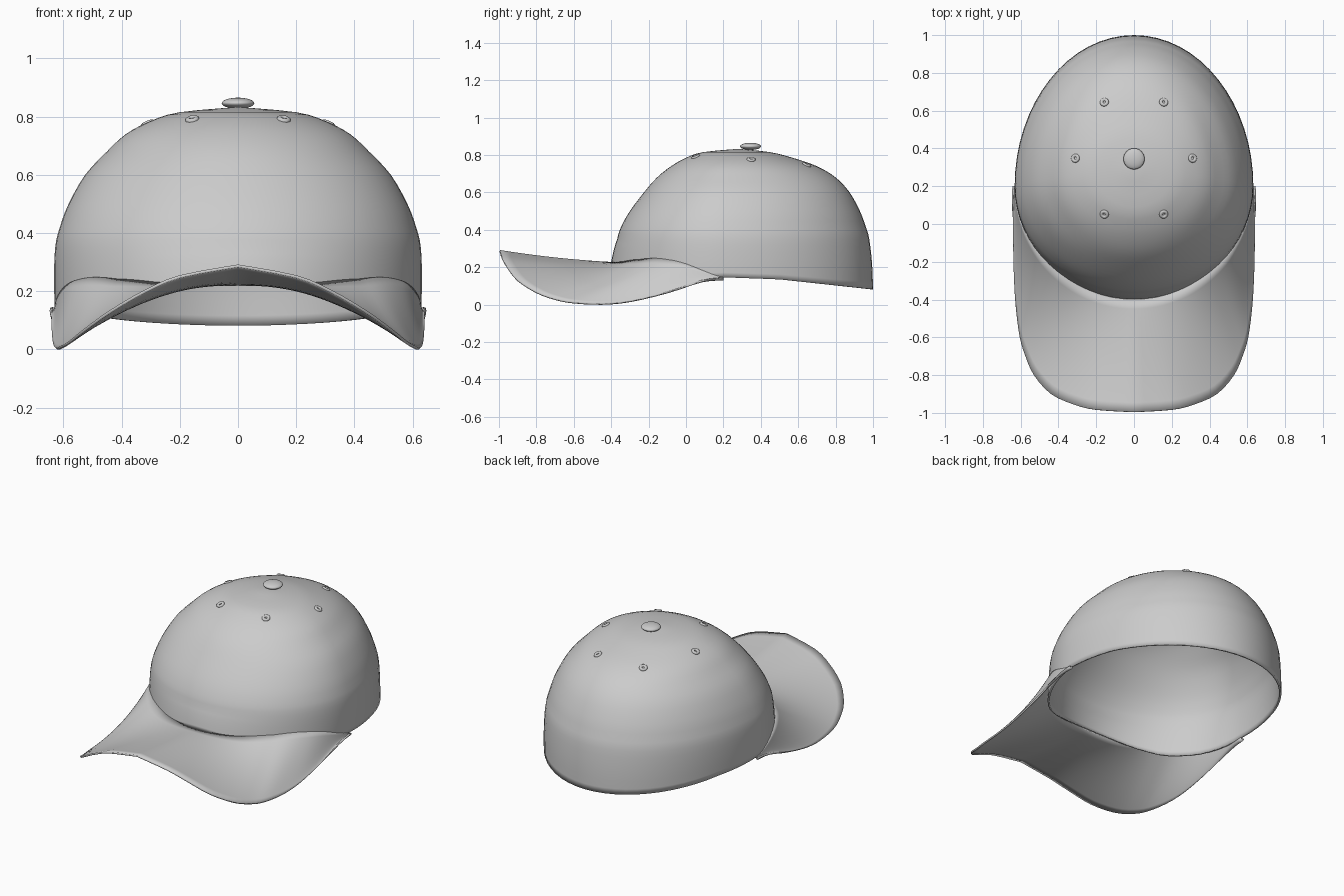
import bpy, bmesh, math
from mathutils import Vector
from mathutils.bvhtree import BVHTree

if "Cube" in bpy.data.objects:
    bpy.data.objects.remove(bpy.data.objects["Cube"])

# Crown levels: z, front y, back y, half width, y of the widest point
CROWN = [(.833, .28, .28, 0, .28), (.815, .09, .45, .20, .27), (.785, 0, .57, .30, .26),
         (.74, -.08, .70, .385, .25), (.68, -.155, .80, .45, .24), (.60, -.225, .875, .525, .225),
         (.50, -.30, .93, .582, .21), (.42, -.345, .96, .612, .20), (.35, -.368, .98, .628, .20),
         (.215, -.387, .995, .632, .20), (.08, -.40, 1.0, .63, .20)]
# Rim height along y
RIM = [(-.4, .228), (-.37, .207), (-.34, .187), (-.25, .147), (-.1, .133),
       (.05, .137), (.2, .146), (.5, .135), (1.0, .082)]
# Half of the visor's outer edge, from centre front to the temple
EDGE = [(0, -.995, .292), (.2, -.983, .255), (.32, -.955, .205), (.44, -.9, .135),
        (.53, -.8, .07), (.575, -.7, .033), (.605, -.6, .014), (.625, -.45, .006),
        (.635, -.3, .02), (.64, -.1, .068), (.64, .08, .13), (.634, .2, .146)]


def spline(rows, u):
    """Catmull-Rom through rows, u in row units."""
    n = len(rows) - 1
    i = max(0, min(int(u), n - 1))
    t = u - i
    p = [Vector(rows[max(0, min(n, i + k))]) for k in (-1, 0, 1, 2)]
    return 0.5 * (2 * p[1] + (p[2] - p[0]) * t + (2 * p[0] - 5 * p[1] + 4 * p[2] - p[3]) * t * t
                  + (3 * p[1] - p[0] - 3 * p[2] + p[3]) * t ** 3)


def rim_height(y):
    for (y0, z0), (y1, z1) in zip(RIM, RIM[1:]):
        if y <= y1:
            return z0 + (z1 - z0) * max(0, (y - y0) / (y1 - y0))
    return RIM[-1][1]


def around(row, a):
    z, yf, yb, w, c = row
    k = math.cos(a)
    return Vector((w * math.sin(a), c - k * ((c - yf) if k > 0 else (yb - c)), z))


def crown_point(u, a):
    p = around(spline(CROWN, u), a)
    if p.z < .35:
        low = rim_height(around(CROWN[-1], a).y)
        p.z = .35 - (.35 - p.z) * (.35 - low) / .27
    return p


def sheet(name, grid, thickness):
    """Grid of points to a thin smooth shell whose outside faces up."""
    bm = bmesh.new()
    vs = [[bm.verts.new(p) for p in row] for row in grid]
    for r0, r1 in zip(vs, vs[1:]):
        for i in range(len(r0) - 1):
            bm.faces.new((r0[i], r0[i + 1], r1[i + 1], r1[i]))
    bmesh.ops.remove_doubles(bm, verts=bm.verts, dist=1e-5)
    bm.normal_update()
    if sum(f.normal.z * f.calc_area() for f in bm.faces) < 0:
        bmesh.ops.reverse_faces(bm, faces=bm.faces)
    bm.normal_update()
    tree = BVHTree.FromBMesh(bm)
    me = bpy.data.meshes.new(name)
    bm.to_mesh(me)
    bm.free()
    ob = bpy.data.objects.new(name, me)
    bpy.context.collection.objects.link(ob)
    me.shade_smooth()
    s = ob.modifiers.new("thickness", 'SOLIDIFY')
    s.thickness = thickness
    s.offset = -1
    return ob, tree


# Crown
SEG, LEVELS = 64, 30
grid = [[crown_point(10 * j / LEVELS, 2 * math.pi * i / SEG) for i in range(SEG + 1)]
        for j in range(LEVELS + 1)]
crown, tree = sheet("crown", grid, .012)

# Visor: loft from the crown's front seam to the outer edge
N, STEPS = 33, 12
grid = []
for j in range(STEPS + 1):
    t = j / STEPS
    row = []
    for i in range(-N, N + 1):
        s = abs(i) / N
        raise_seam = .28 * math.sin(math.pi * s) * s ** .5 * 5
        inner = crown_point(10 - raise_seam, s * math.pi / 2)
        outer = spline(EDGE, s * 11)
        p = inner.lerp(outer, t)
        p.z -= (.008 + .02 * math.sin(math.pi * s)) * 4 * t * (1 - t)
        p.x = math.copysign(p.x, i)
        row.append(p)
    grid.append(row)
sheet("visor", grid, .01)

# Top button
bpy.ops.mesh.primitive_uv_sphere_add(segments=32, ring_count=16, radius=1, location=(0, .345, .846))
button = bpy.context.object
button.name = "top_button"
button.scale = (.056, .056, .019)
bpy.ops.object.shade_smooth()

# Six vent eyelets lying on the crown
for side in (-1, 1):
    for x, y in ((.157, .052), (.31, .348), (.157, .645)):
        loc, normal, _, _ = tree.ray_cast(Vector((side * x, y, 2)), Vector((0, 0, -1)))
        bpy.ops.mesh.primitive_torus_add(major_radius=.015, minor_radius=.009, major_segments=24,
                                         minor_segments=10, location=loc)
        eyelet = bpy.context.object
        eyelet.name = "eyelet"
        eyelet.rotation_euler = normal.to_track_quat('Z', 'Y').to_euler()
        bpy.ops.object.shade_smooth()
